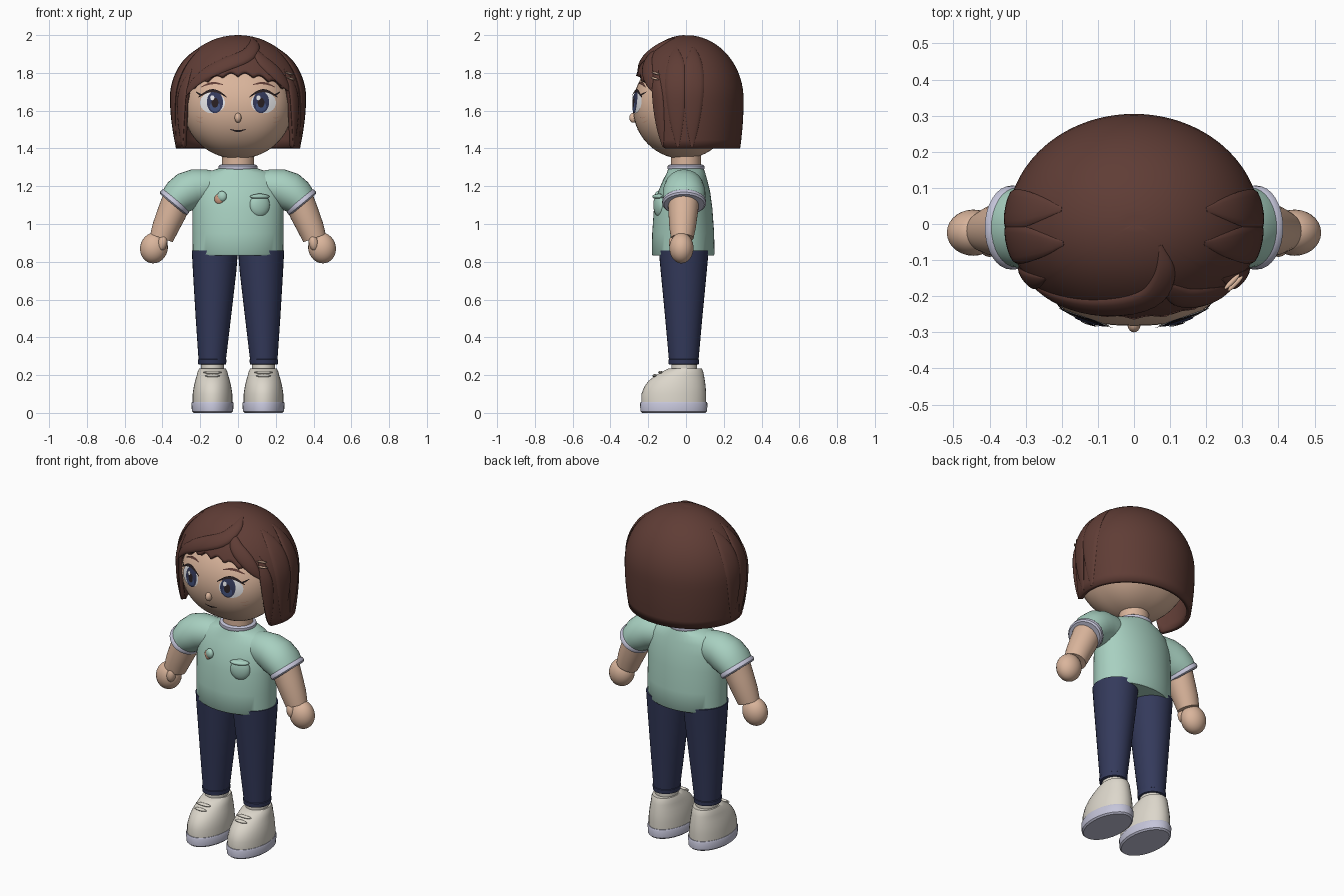
import bpy, bmesh
from math import sin, cos, pi, sqrt, radians, degrees, atan2
from mathutils import Vector, Matrix

if "Cube" in bpy.data.objects:
    bpy.data.objects.remove(bpy.data.objects["Cube"])


def material(name, *rgb):
    m = bpy.data.materials.new(name)
    m.diffuse_color = (*rgb, 1)
    m.use_nodes = True
    m.node_tree.nodes["Principled BSDF"].inputs["Base Color"].default_value = m.diffuse_color
    return m


SKIN = material("skin", 0.70, 0.46, 0.33)
HAIR = material("brown_hair", 0.115, 0.046, 0.036)
MINT = material("mint_cloth", 0.39, 0.63, 0.53)
TRIM = material("lavender_trim", 0.56, 0.56, 0.70)
NAVY = material("navy_denim", 0.034, 0.042, 0.105)
CREAM = material("cream_leather", 0.72, 0.68, 0.60)
WHITE = material("eye_white", 0.78, 0.78, 0.80)
DARK = material("dark_lash", 0.022, 0.014, 0.016)
IRIS = material("iris_blue", 0.06, 0.09, 0.22)
TAN = material("tan_accent", 0.62, 0.33, 0.22)


def finish(name, bm, mat, angle=40, solid=False):
    if solid:
        bmesh.ops.recalc_face_normals(bm, faces=bm.faces[:])
    me = bpy.data.meshes.new(name)
    bm.to_mesh(me)
    bm.free()
    for p in me.polygons:
        p.use_smooth = True
    me.set_sharp_from_angle(angle=radians(angle))
    me.materials.append(mat)
    ob = bpy.data.objects.new(name, me)
    bpy.context.collection.objects.link(ob)
    return ob


def loft(name, rings, mat):
    bm = bmesh.new()
    vs = [[bm.verts.new(p) for p in r] for r in rings]
    n = len(vs[0])
    for a, b in zip(vs, vs[1:]):
        for i in range(n):
            bm.faces.new((a[i], a[(i + 1) % n], b[(i + 1) % n], b[i]))
    bm.faces.new(vs[0])
    bm.faces.new(vs[-1])
    return finish(name, bm, mat, solid=True)


def tube(name, pts, mat, upright=False, n=32):
    """Points are (x, y, z, radius across, radius in y)."""
    rings = []
    for i, (x, y, z, ra, ry) in enumerate(pts):
        a, b = pts[max(i - 1, 0)], pts[min(i + 1, len(pts) - 1)]
        t = Vector((0, 0, 1)) if upright else (Vector(b[:3]) - Vector(a[:3])).normalized()
        Y = Vector((0, 1, 0))
        side = t.cross(Y).normalized()
        rings.append([Vector((x, y, z)) + Y * ry * cos(2 * pi * k / n) + side * ra * sin(2 * pi * k / n)
                      for k in range(n)])
    return loft(name, rings, mat)


def ball(name, c, r, mat, turn=0.0, roll=0.0):
    bm = bmesh.new()
    M = (Matrix.Translation(c) @ Matrix.Rotation(turn, 4, 'Z') @ Matrix.Rotation(roll, 4, 'Y')
         @ Matrix.Diagonal((*r, 1)))
    bmesh.ops.create_uvsphere(bm, u_segments=28, v_segments=16, radius=1, matrix=M)
    return finish(name, bm, mat)


# Head: squarish horizontal rings on an oval profile
HZ, HR, HX, HY, HC, P = 1.62, 0.275, 0.29, 0.267, -0.015, 2.5


def head_ring(u, n=48):
    r, z = max(sin(u), 0.02), HZ - HR * cos(u)
    out = []
    for k in range(n):
        c, s = cos(2 * pi * k / n), sin(2 * pi * k / n)
        q = r / (abs(c) ** P + abs(s) ** P) ** (1 / P)
        out.append((HX * q * c, HC + HY * q * s, z))
    return out


loft("head", [head_ring(pi * i / 28) for i in range(29)], SKIN)


def on_face(x, z, off):
    r2 = max(1 - ((z - HZ) / HR) ** 2, 0.0)
    return Vector((x, HC - HY * max(r2 ** (P / 2) - (abs(x) / HX) ** P, 0.0) ** (1 / P) - off, z))


def disc(name, cx, cz, rx, rz, off, mat, n=28):
    bm = bmesh.new()
    mid = bm.verts.new(on_face(cx, cz, off))
    prev = None
    for f in (0.33, 0.67, 1):
        ring = [bm.verts.new(on_face(cx + rx * f * cos(2 * pi * k / n), cz + rz * f * sin(2 * pi * k / n), off))
                for k in range(n)]
        for k in range(n):
            j = (k + 1) % n
            bm.faces.new((prev[k], ring[k], ring[j], prev[j]) if prev else (mid, ring[k], ring[j]))
        prev = ring
    return finish(name, bm, mat)


def stroke(name, x0, z0, x1, z1, bow, w, off, mat, n=14):
    """Tapered ribbon on the face, bowed upward by bow."""
    bm = bmesh.new()
    rows = []
    for i in range(n + 1):
        t = i / n
        x, z = x0 + (x1 - x0) * t, z0 + (z1 - z0) * t + bow * sin(pi * t)
        h = w * (0.3 + 0.7 * sin(pi * t))
        rows.append([bm.verts.new(on_face(x, z + s * h, off)) for s in (-1, 1)])
    for a, b in zip(rows, rows[1:]):
        f = bm.faces.new((a[0], b[0], b[1], a[1]))
        f.normal_update()
        if f.normal.y > 0:
            f.normal_flip()
    return finish(name, bm, mat)


# Face details
for s in (-1, 1):
    disc("eye_white", s * 0.135, 1.642, 0.066, 0.056, 0.004, WHITE)
    disc("iris", s * 0.122, 1.645, 0.043, 0.058, 0.007, NAVY)
    disc("iris_glow", s * 0.122, 1.622, 0.028, 0.026, 0.009, IRIS)
    disc("pupil", s * 0.122, 1.642, 0.018, 0.026, 0.011, DARK)
    disc("eye_glint", s * 0.122 - 0.014, 1.668, 0.011, 0.013, 0.013, WHITE)
    stroke("upper_lash", s * 0.06, 1.672, s * 0.208, 1.672, 0.034, 0.008, 0.012, DARK)
    stroke("lash_flick", s * 0.185, 1.682, s * 0.222, 1.70, -0.004, 0.005, 0.012, DARK)
    stroke("eyebrow", s * 0.08, 1.738, s * 0.195, 1.725, 0.014, 0.006, 0.005, HAIR)
    for dz in (0, 0.022):
        stroke("cheek_mark", s * 0.185, 1.54 + dz, s * 0.222, 1.548 + dz, -0.004, 0.002, 0.004, TAN)
stroke("mouth", -0.042, 1.502, 0.042, 1.502, -0.01, 0.005, 0.004, DARK)
ball("nose", (0, -0.278, 1.562), (0.018, 0.022, 0.026), SKIN)
for s in (-1, 1):
    ball("ear", (s * 0.285, 0, 1.60), (0.025, 0.04, 0.055), SKIN)


# Hair shell: bob with an opening for the face
def hair_r(z):
    d = z - 1.66
    return sqrt(max(1 - (d / 0.34) ** 2, 0)) if d > 0 else 1 + -0.06 * (d / 0.26) ** 2


def hair_point(a, z):
    r = hair_r(z)
    return Vector((0.35 * r * sin(a), -(0.285 if cos(a) > 0 else 0.305) * r * cos(a), z))


def hem(a):
    d = abs(degrees(a))
    fringe = 1.785 - 0.09 * (d / 52) ** 2 + 0.022 * abs(sin(pi * d / 15))
    if d < 52:
        return fringe
    if d < 66:
        t = (d - 52) / 14
        return 1.695 + (1.40 - 1.695) * (1 - (1 - t) ** 2.2)
    return 1.40


bm = bmesh.new()
N, ROWS = 180, 26
top = bm.verts.new((0, 0, 1.998))
cols = []
for k in range(N):
    a = -pi + 2 * pi * k / N
    cols.append([bm.verts.new(hair_point(a, 2 - (2 - hem(a)) * (i / ROWS) ** 2)) for i in range(1, ROWS + 1)])
for k in range(N):
    c, d = cols[k], cols[(k + 1) % N]
    bm.faces.new((top, c[0], d[0]))
    for i in range(ROWS - 1):
        bm.faces.new((c[i], c[i + 1], d[i + 1], d[i]))
shell = finish("hair_bob", bm, HAIR, 50, solid=True)
mod = shell.modifiers.new("thickness", 'SOLIDIFY')
mod.thickness, mod.offset = 0.025, -1


def snap(x, y, z):
    return hair_point(atan2(x / 0.35, -y / (0.285 if y < 0 else 0.305)), z)


def lock(name, path, width, thick, n=14, steps=24):
    """Leaf-shaped strand lying on the hair shell along rough points."""
    P3 = [Vector(p) for p in path]
    pts = []
    for i in range(steps + 1):
        f = i / steps * (len(P3) - 1)
        j = min(int(f), len(P3) - 2)
        pts.append(snap(*P3[j].lerp(P3[j + 1], f - j)))
    for _ in range(3):
        pts = [pts[0]] + [(a + b * 2 + c) / 4 for a, b, c in zip(pts, pts[1:], pts[2:])] + [pts[-1]]
    rings = []
    for i, p in enumerate(pts):
        t = (pts[min(i + 1, steps)] - pts[max(i - 1, 0)]).normalized()
        nrm = Vector((p.x / 0.1225, p.y / 0.085, max(p.z - 1.66, 0) / 0.1156)).normalized()
        side = nrm.cross(t).normalized()
        k = max(sin(pi * i / steps), 0.04) ** 0.7
        rings.append([p + side * width * k * cos(2 * pi * q / n) + nrm * thick * k * sin(2 * pi * q / n)
                      for q in range(n)])
    return loft(name, rings, HAIR)


for s in (-1, 1):
    for y in (-0.055, 0.04):
        lock("side_lock", [(s * 0.2, y, 1.935), (s * 0.3, y, 1.83), (s * 0.35, y, 1.66), (s * 0.33, y * 0.8, 1.41)],
             0.056, 0.013)
    lock("front_lock", [(s * 0.26, -0.16, 1.82), (s * 0.30, -0.15, 1.66), (s * 0.30, -0.125, 1.41)], 0.035, 0.012)
lock("fringe_sweep", [(0.05, -0.04, 1.985), (0.09, -0.13, 1.95), (0.05, -0.2, 1.89), (-0.08, -0.22, 1.84),
                      (-0.2, -0.2, 1.77), (-0.29, -0.15, 1.66)], 0.042, 0.016)
lock("fringe_right", [(0.07, -0.15, 1.93), (0.13, -0.2, 1.86), (0.22, -0.2, 1.78), (0.27, -0.17, 1.70)], 0.04, 0.014)

# Hair clips
for dz in (0, 0.028):
    p = snap(0.285, -0.16, 1.77 + dz)
    ball("hair_clip", p + Vector((0.008, -0.012, 0)), (0.03, 0.007, 0.006), SKIN, radians(45), radians(12))

# Torso, neck and collar
tube("neck", [(0, 0, z, 0.085, 0.08) for z in (1.24, 1.42)], SKIN)
tube("shirt", [(0, -0.015, 0.832, 0.232, 0.16), (0, -0.015, 0.84, 0.24, 0.166), (0, -0.015, 0.95, 0.241, 0.164),
               (0, -0.015, 1.08, 0.242, 0.155), (0, -0.01, 1.17, 0.24, 0.138), (0, -0.005, 1.23, 0.225, 0.118),
               (0, 0, 1.27, 0.18, 0.102), (0, 0, 1.295, 0.10, 0.093)], MINT, n=48)
tube("collar", [(0, 0, 1.285, 0.098, 0.093), (0, 0, 1.295, 0.104, 0.099), (0, 0, 1.308, 0.102, 0.097),
                (0, 0, 1.314, 0.092, 0.087)], TRIM)

# Pocket and badge
ball("pocket", (0.115, -0.142, 1.10), (0.056, 0.026, 0.062), MINT, radians(20))
ball("pocket_flap", (0.115, -0.148, 1.145), (0.054, 0.026, 0.014), MINT, radians(20))
ball("badge_back", (-0.10, -0.142, 1.132), (0.026, 0.014, 0.028), TAN, radians(-18))
ball("badge_front", (-0.085, -0.147, 1.146), (0.026, 0.018, 0.028), MINT, radians(-18))

for s in (-1, 1):
    # Sleeve with trimmed cuff
    tube("sleeve", [(s * x, -0.01, z, ra, ry) for x, z, ra, ry in
                    ((0.10, 1.19, 0.085, 0.08), (0.17, 1.195, 0.094, 0.095), (0.225, 1.19, 0.101, 0.105),
                     (0.27, 1.172, 0.105, 0.112), (0.31, 1.145, 0.097, 0.113), (0.335, 1.118, 0.087, 0.108))], MINT)
    tube("cuff", [(s * x, -0.01, z, ra, ra + 0.022) for x, z, ra in
                  ((0.326, 1.127, 0.088), (0.331, 1.121, 0.094), (0.341, 1.109, 0.094), (0.346, 1.103, 0.085))], TRIM)
    # Arm, hand and thumb
    tube("arm", [(s * 0.315, -0.012, 1.15, 0.078, 0.085), (s * 0.35, -0.015, 1.06, 0.077, 0.078),
                 (s * 0.385, -0.018, 0.98, 0.07, 0.07), (s * 0.405, -0.02, 0.925, 0.063, 0.06)], SKIN)
    ball("hand", (s * 0.445, -0.024, 0.873), (0.073, 0.064, 0.082), SKIN, 0, s * radians(-15))
    ball("thumb", (s * 0.40, -0.065, 0.90), (0.025, 0.026, 0.042), SKIN, 0, s * radians(-10))
    # Trouser leg with turned hem
    tube("trouser_leg", [(s * 0.1225, -0.012, 0.858, 0.122, 0.132), (s * 0.124, -0.012, 0.75, 0.115, 0.122),
                         (s * 0.131, -0.012, 0.5, 0.093, 0.098), (s * 0.137, -0.012, 0.265, 0.071, 0.077)], NAVY)
    tube("trouser_hem", [(s * 0.137, -0.012, z, r, r + 0.006) for z, r in
                         ((0.255, 0.068), (0.258, 0.074), (0.282, 0.076), (0.286, 0.07))], NAVY)
    # Shoe: sole, upper, ankle and lace
    x = s * 0.135
    tube("sole", [(x, -0.065, z, r, r + 0.067) for z, r in
                  ((0, 0.10), (0.008, 0.109), (0.05, 0.112), (0.058, 0.108))], TRIM, True)
    tube("shoe", [(x, (a + b) / 2, z, w, (b - a) / 2) for z, w, a, b in
                  ((0.05, 0.106, -0.236, 0.106), (0.10, 0.105, -0.236, 0.107), (0.14, 0.099, -0.22, 0.104),
                   (0.17, 0.092, -0.198, 0.10), (0.20, 0.083, -0.16, 0.095), (0.222, 0.077, -0.12, 0.09),
                   (0.236, 0.069, -0.09, 0.083))], CREAM, True)
    tube("sock", [(x, -0.01, z, 0.062, 0.068) for z in (0.22, 0.27)], CREAM)
    for dy, w in ((-0.135, 0.05), (-0.165, 0.04)):
        ball("lace", (x, dy, 0.215 + (dy + 0.135) * 0.6), (w, 0.012, 0.008), CREAM)
